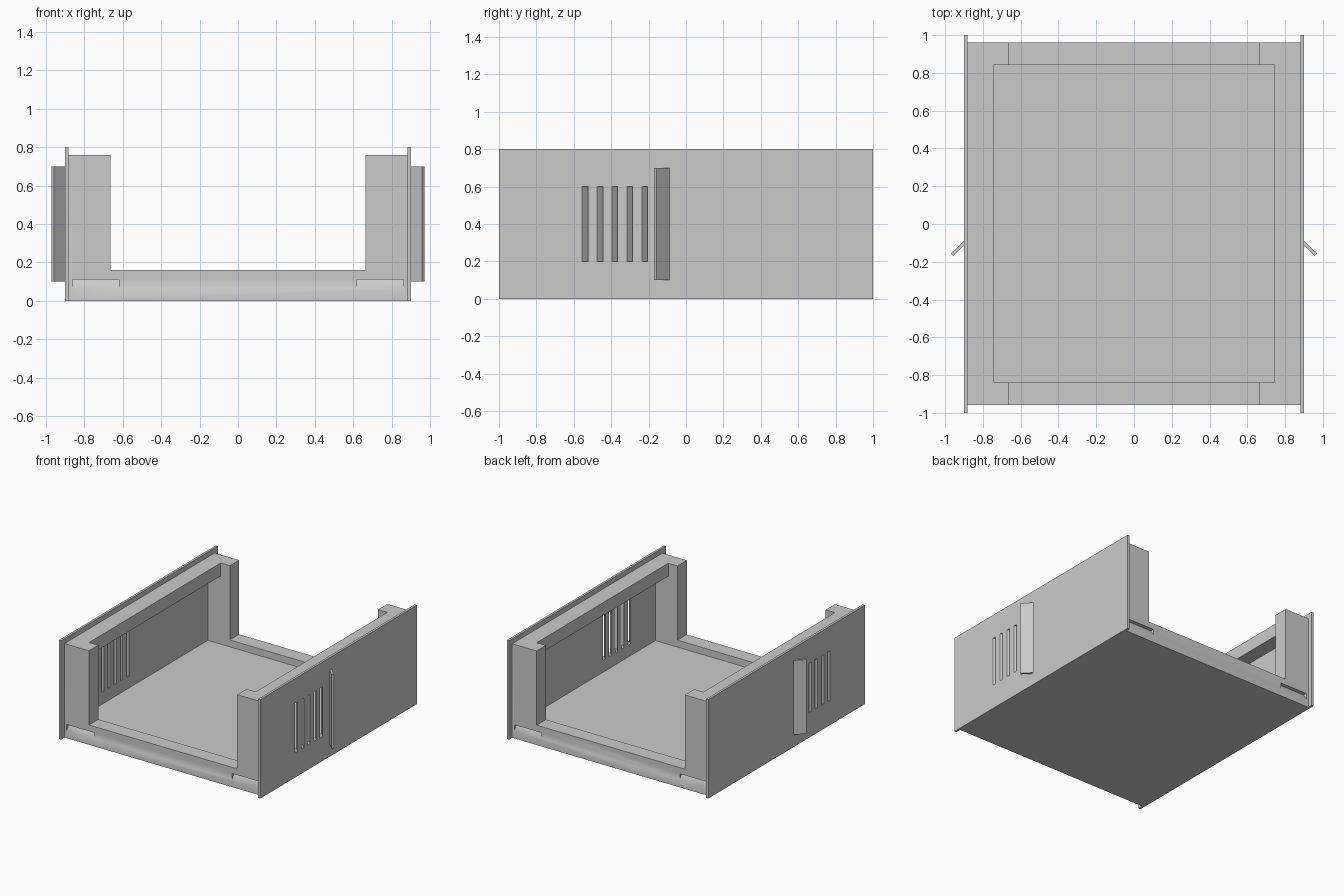
import bpy
import bmesh
import math
from mathutils import Vector

cube = bpy.data.objects.get("Cube")
if cube:
    bpy.data.objects.remove(cube, do_unlink=True)

GREY = (0.6, 0.6, 0.6, 1)
grey = bpy.data.materials.new("matte grey")
grey.use_nodes = True
grey.diffuse_color = GREY
grey.node_tree.nodes["Principled BSDF"].inputs["Base Color"].default_value = GREY

# Main dimensions
WALL_IN, PANEL_IN, PANEL_OUT = 0.86, 0.881, 0.9
FRONT, FRONT_IN, BACK_IN, BACK = -0.957, -0.838, 0.843, 0.962
TOP, SILL, FLOOR, RAIL = 0.76, 0.16, 0.104, 0.655


def add_prism(bm, points, offset):
    """Extrude a flat outline of 3D points along an offset."""
    face = bm.faces.new([bm.verts.new(p) for p in points])
    extruded = bmesh.ops.extrude_face_region(bm, geom=[face], use_keep_orig=True)
    verts = [v for v in extruded["geom"] if isinstance(v, bmesh.types.BMVert)]
    bmesh.ops.translate(bm, verts=verts, vec=Vector(offset))


def prisms(name, outlines, offset):
    """Make an object from outlines extruded along the same offset."""
    bm = bmesh.new()
    for outline in outlines:
        add_prism(bm, outline, offset)
    bmesh.ops.recalc_face_normals(bm, faces=bm.faces)
    mesh = bpy.data.meshes.new(name)
    bm.to_mesh(mesh)
    bm.free()
    mesh.materials.append(grey)
    obj = bpy.data.objects.new(name, mesh)
    bpy.context.collection.objects.link(obj)
    return obj


def box(name, x, y, z):
    outline = [(x[0], y[0], z[0]), (x[1], y[0], z[0]),
               (x[1], y[1], z[0]), (x[0], y[1], z[0])]
    return prisms(name, [outline], (0, 0, z[1] - z[0]))


def cut(obj, cutter):
    """Subtract the cutter from obj and discard it."""
    cutter.hide_render = True
    mod = obj.modifiers.new("cut", "BOOLEAN")
    mod.operation, mod.solver, mod.object = "DIFFERENCE", "EXACT", cutter
    bpy.context.view_layer.objects.active = obj
    bpy.ops.object.modifier_apply(modifier=mod.name)
    bpy.data.objects.remove(cutter, do_unlink=True)


def vent_slots(s):
    """Five upright slots running diagonally through the side wall."""
    reach, half_width = 0.06, 0.015
    corners = ((reach, -half_width), (reach, half_width),
               (-reach, half_width), (-reach, -half_width))
    outlines = []
    for i in range(5):
        y = -0.54 + 0.08 * i
        outlines.append([(s * (PANEL_OUT + d), y + w - d, 0.2)
                         for d, w in corners])
    return prisms("vent_cutter", outlines, (0, 0, 0.4))


# Tray: solid block, opened from above, widened below the rails, open at the ends
tray = box("tray", (-PANEL_IN, PANEL_IN), (FRONT, BACK), (0, TOP))
cut(tray, box("well_cutter", (-0.745, 0.745), (FRONT_IN, BACK_IN), (FLOOR, 1)))
cut(tray, box("side_cutter", (-WALL_IN, WALL_IN), (FRONT_IN, BACK_IN),
              (FLOOR, RAIL)))
cut(tray, box("end_cutter", (-0.663, 0.663), (-1.1, 1.1), (SILL, 1)))

# Wedge-shaped finger grips in both ends
wedge = [(0, 0.063), (0.03, 0.11), (-0.02, 0.11), (-0.02, 0.063)]
for end, inward in ((FRONT, 1), (BACK, -1)):
    outlines = [[(x, end + inward * d, z) for d, z in wedge]
                for x in (-0.862, 0.618)]
    cut(tray, prisms("grip_cutter", outlines, (0.244, 0, 0)))

for side, s in (("left", 1), ("right", -1)):
    # Larger thin panel outside the tray, with vents through panel and tray
    panel = box(side + "_panel", sorted((s * PANEL_IN, s * PANEL_OUT)),
                (-1, 1), (0, 0.8))
    for part in (tray, panel):
        cut(part, vent_slots(s))

    # Angled flap on the outside
    flap = [(0.895, -0.084), (0.97, -0.157), (0.957, -0.17), (0.895, -0.109)]
    prisms(side + "_flap", [[(s * a, b, 0.1) for a, b in flap]], (0, 0, 0.6))

# Soften only the gentle bend where the grips meet the end faces
bpy.ops.object.select_all(action="DESELECT")
tray.select_set(True)
bpy.context.view_layer.objects.active = tray
bpy.ops.object.shade_smooth_by_angle(angle=math.radians(38))
